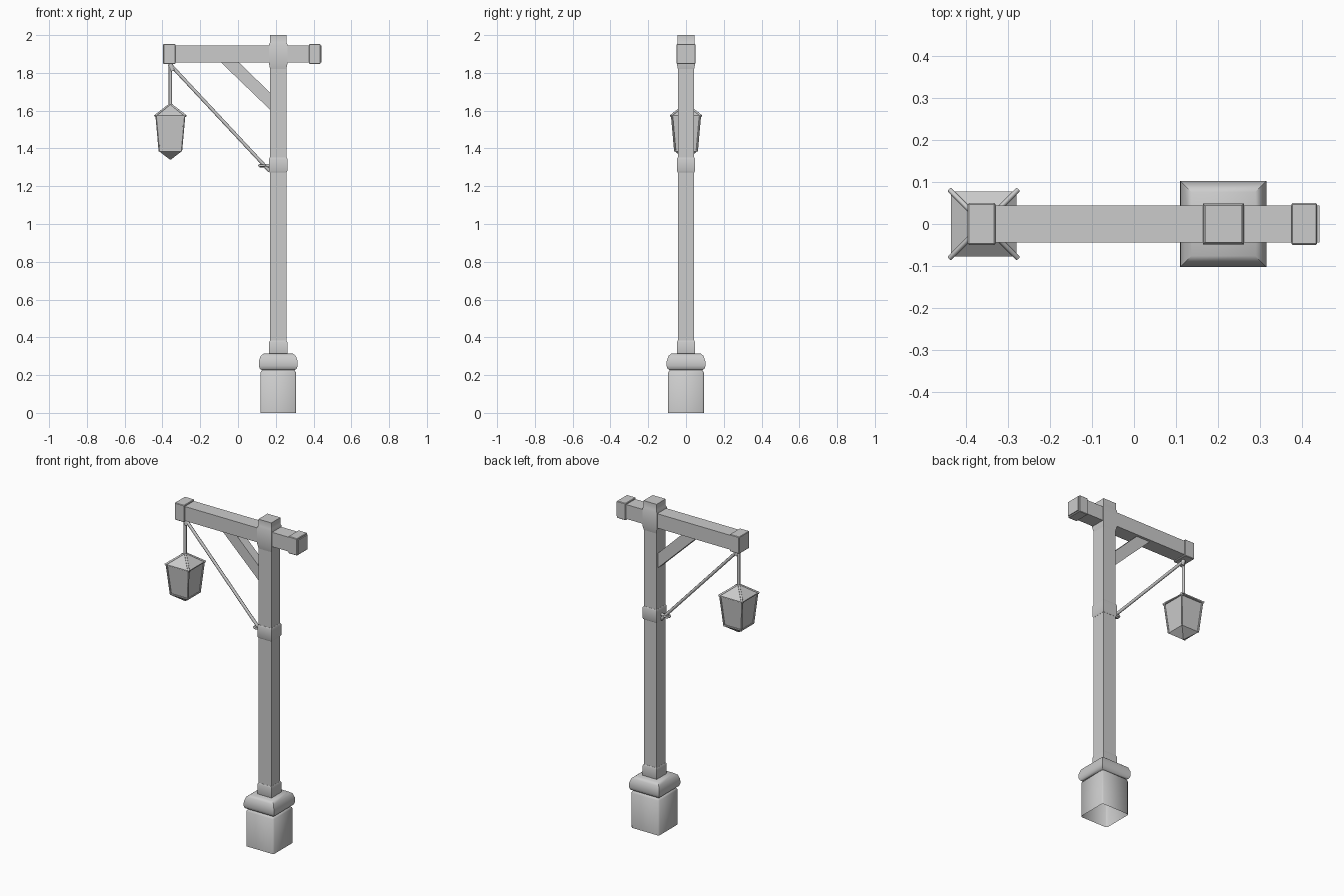
import bpy, bmesh, math
from mathutils import Vector

if "Cube" in bpy.data.objects:
    bpy.data.objects.remove(bpy.data.objects["Cube"], do_unlink=True)

GREY = (0.6, 0.6, 0.6, 1)
mat = bpy.data.materials.new("plain grey")
mat.use_nodes = True
mat.diffuse_color = GREY
mat.node_tree.nodes["Principled BSDF"].inputs["Base Color"].default_value = GREY

POST_X, LAMP_X = 0.213, -0.358


def finish(name, bm, angle=30):
    bmesh.ops.recalc_face_normals(bm, faces=bm.faces)
    mesh = bpy.data.meshes.new(name)
    bm.to_mesh(mesh)
    bm.free()
    mesh.materials.append(mat)
    ob = bpy.data.objects.new(name, mesh)
    bpy.context.scene.collection.objects.link(ob)
    bpy.ops.object.select_all(action="DESELECT")
    ob.select_set(True)
    bpy.context.view_layer.objects.active = ob
    bpy.ops.object.shade_smooth_by_angle(angle=math.radians(angle))
    return ob


def box(name, x0, x1, half_y, z0, z1, bevel=0.0):
    bm = bmesh.new()
    bmesh.ops.create_cube(bm, size=1)
    for v in bm.verts:
        v.co = ((x0 + x1) / 2 + v.co.x * (x1 - x0), v.co.y * 2 * half_y,
                (z0 + z1) / 2 + v.co.z * (z1 - z0))
    if bevel:
        bmesh.ops.bevel(bm, geom=bm.edges[:], offset=bevel, segments=1, affect="EDGES")
    return finish(name, bm)


def square_lathe(name, x, profile, bottom=True, top=True, round_corner=0.0, angle=30):
    """Stack square rings given as (half width, height)."""
    bm = bmesh.new()
    r = round_corner
    rings = []
    for h, z in profile:
        pts = []
        for sx, sy in ((1, 1), (-1, 1), (-1, -1), (1, -1)):
            a, b = (sx * h, sy * (h - r)), (sx * (h - r), sy * h)
            pts += [(sx * h, sy * h)] if not r else ([a, b] if sx * sy > 0 else [b, a])
        rings.append([bm.verts.new((x + px, py, z)) for px, py in pts])
    for lo, hi in zip(rings, rings[1:]):
        for i in range(len(lo)):
            j = (i + 1) % len(lo)
            bm.faces.new((lo[i], lo[j], hi[j], hi[i]))
    if bottom:
        bm.faces.new(rings[0][::-1])
    if top:
        bm.faces.new(rings[-1])
    return finish(name, bm, angle)


def rod(name, start, end, radius, sides=8):
    a, b = Vector(start), Vector(end)
    bm = bmesh.new()
    bmesh.ops.create_cone(bm, cap_ends=True, segments=sides, radius1=radius,
                          radius2=radius, depth=(b - a).length)
    turn = Vector((0, 0, 1)).rotation_difference(b - a)
    for v in bm.verts:
        v.co = turn @ v.co + (a + b) / 2
    return finish(name, bm, 50)


# Stone base, open underneath, with a rounded cap
square_lathe("base_block", POST_X, [(0.095, 0), (0.095, 0.213), (0.085, 0.228)],
             bottom=False, round_corner=0.008, angle=60)
square_lathe("base_cap", POST_X, [(0.086, 0.226), (0.098, 0.234), (0.103, 0.25),
                                  (0.102, 0.275), (0.093, 0.302), (0.076, 0.315)], angle=40)

# Post with its bands
box("post", POST_X - 0.043, POST_X + 0.043, 0.043, 0.3, 1.99)
for name, z0, z1 in (("foot_band", 0.31, 0.375), ("middle_band", 1.28, 1.345)):
    square_lathe(name, POST_X, [(0.044, z0 - 0.008), (0.048, z0), (0.048, z1), (0.044, z1 + 0.008)])
square_lathe("post_head", POST_X, [(0.043, 1.82), (0.049, 1.85), (0.049, 1.95),
                                   (0.044, 1.96), (0.044, 2.0)])

# Cross beam with end bands
box("beam", -0.39, 0.442, 0.044, 1.856, 1.944)
box("beam_band_left_end", 0.375, 0.436, 0.05, 1.848, 1.952, 0.003)
box("beam_band_right_end", -0.396, -0.33, 0.05, 1.848, 1.952, 0.003)

# Diagonal brace
bm = bmesh.new()
outline = [(-0.095, 1.86), (0.0, 1.86), (0.175, 1.69), (0.175, 1.60)]
face = bm.faces.new([bm.verts.new((x, -0.028, z)) for x, z in outline])
side = bmesh.ops.extrude_face_region(bm, geom=[face])
for v in side["geom"]:
    if isinstance(v, bmesh.types.BMVert):
        v.co.y = 0.028
finish("brace", bm)

# Stay rope, its hook and the hanger
rod("stay_rope", (-0.355, 0, 1.84), (0.168, 0, 1.28), 0.009)
rod("hanger_rope", (LAMP_X, 0, 1.86), (LAMP_X, 0, 1.625), 0.009)
rod("beam_knot", (-0.358, 0, 1.845), (-0.345, 0, 1.81), 0.013)
rod("post_hook", (0.115, 0, 1.309), (0.172, 0, 1.309), 0.009)
bpy.ops.mesh.primitive_torus_add(major_segments=16, minor_segments=6, major_radius=0.016,
                                 minor_radius=0.006, location=(0.128, 0, 1.309))
loop = bpy.context.object
loop.name = "rope_loop"
loop.data.materials.append(mat)
bpy.ops.object.shade_smooth()

# Lantern body, pointed bottom and roof
square_lathe("lantern_glass", LAMP_X, [(0.056, 1.39), (0.073, 1.575)])
square_lathe("lantern_bottom", LAMP_X, [(0.004, 1.342), (0.06, 1.385), (0.06, 1.393)])
square_lathe("lantern_roof", LAMP_X, [(0.078, 1.568), (0.078, 1.574), (0.008, 1.632)])
for sx, side_x in ((1, "left"), (-1, "right")):
    for sy, side_y in ((1, "back"), (-1, "front")):
        def corner(h, z):
            return (LAMP_X + sx * h, sy * h, z)
        tag = side_y + "_" + side_x
        rod("roof_rib_" + tag, corner(0.006, 1.63), corner(0.081, 1.572), 0.006)
        rod("lantern_strut_" + tag, corner(0.058, 1.385), corner(0.075, 1.575), 0.005, 6)
